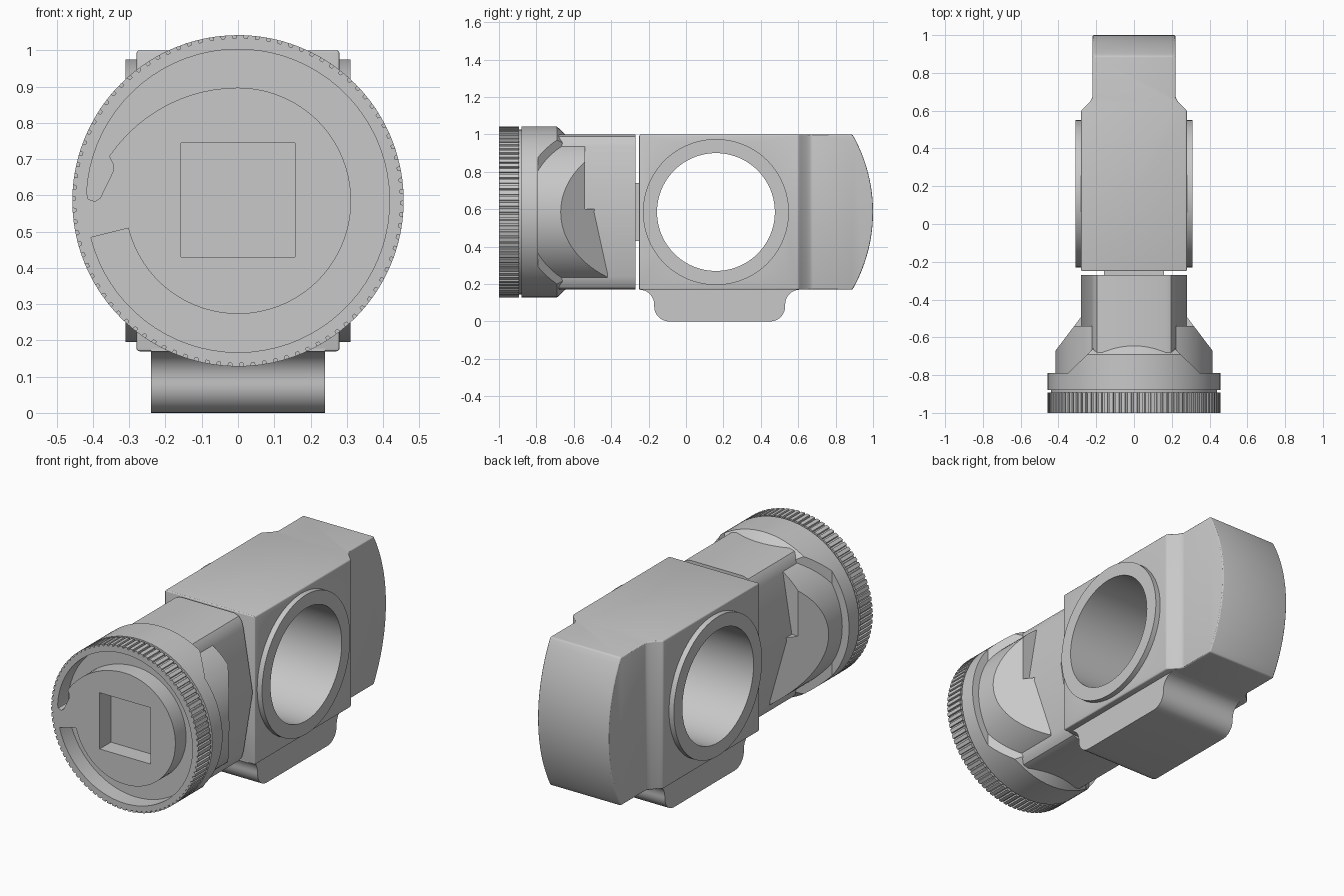
import bpy, bmesh
from math import sin, cos, radians, pi, sqrt

if "Cube" in bpy.data.objects:
    bpy.data.objects.remove(bpy.data.objects["Cube"], do_unlink=True)

MID = 0.585          # height of the main axis

grey = bpy.data.materials.new("light_grey")
grey.use_nodes = True
grey.diffuse_color = (0.58, 0.58, 0.58, 1)
grey.node_tree.nodes["Principled BSDF"].inputs["Base Color"].default_value = (0.58, 0.58, 0.58, 1)


def finish(name, bm):
    bmesh.ops.recalc_face_normals(bm, faces=bm.faces)
    mesh = bpy.data.meshes.new(name)
    bm.to_mesh(mesh)
    bm.free()
    mesh.materials.append(grey)
    ob = bpy.data.objects.new(name, mesh)
    bpy.context.collection.objects.link(ob)
    return ob


def place(axis, t, p, q):
    return {"x": (t, p, q), "y": (p, t, q), "z": (p, q, t)}[axis]


def prism(name, pts, axis, a, b):
    """Extrude a 2D outline along an axis from a to b."""
    bm = bmesh.new()
    lo = [bm.verts.new(place(axis, a, *p)) for p in pts]
    hi = [bm.verts.new(place(axis, b, *p)) for p in pts]
    bm.faces.new(lo)
    bm.faces.new(hi)
    for i in range(len(pts)):
        j = (i + 1) % len(pts)
        bm.faces.new((lo[i], lo[j], hi[j], hi[i]))
    return finish(name, bm)


def lathe(name, profile, axis, centre, ring=False, n=96):
    """Turn (radius, position) pairs around an axis; ring closes the profile."""
    bm = bmesh.new()
    rows = [[bm.verts.new(place(axis, t, centre[0] + r * cos(2 * pi * k / n),
                                centre[1] + r * sin(2 * pi * k / n)))
             for k in range(n)] for r, t in profile]
    pairs = list(zip(rows, rows[1:]))
    if ring:
        pairs.append((rows[-1], rows[0]))
    else:
        bm.faces.new(rows[0])
        bm.faces.new(rows[-1])
    for u, v in pairs:
        for k in range(n):
            m = (k + 1) % n
            bm.faces.new((u[k], u[m], v[m], v[k]))
    return finish(name, bm)


def activate(ob):
    bpy.ops.object.select_all(action="DESELECT")
    ob.select_set(True)
    bpy.context.view_layer.objects.active = ob


def boolean(ob, cutter, op="DIFFERENCE"):
    mod = ob.modifiers.new("cut", "BOOLEAN")
    mod.operation, mod.solver, mod.object = op, "EXACT", cutter
    activate(ob)
    bpy.ops.object.modifier_apply(modifier=mod.name)
    bpy.data.objects.remove(cutter, do_unlink=True)


def bevel(ob, width, segments=3):
    mod = ob.modifiers.new("bevel", "BEVEL")
    mod.width, mod.segments, mod.limit_method = width, segments, "ANGLE"
    activate(ob)
    bpy.ops.object.modifier_apply(modifier=mod.name)


def arc(cx, cy, r, a0, a1, n):
    return [(cx + r * cos(radians(a0 + (a1 - a0) * i / n)),
             cy + r * sin(radians(a0 + (a1 - a0) * i / n))) for i in range(n + 1)]


def mirrored(pts):
    """Complete a right-hand half outline with its reflection."""
    return pts + [(-x, y) for x, y in reversed(pts)]


# Main body: plan outline crossed with a side outline that has a curved back
body = prism("main_body", mirrored([(0.28, -0.25), (0.28, 0.6), (0.265, 0.615),
             (0.235, 0.645), (0.22, 0.67), (0.22, 1.1)]), "z", 0, 1.2)
half, sag = 0.415, 0.11
radius = (half ** 2 + sag ** 2) / (2 * sag)
back = [(1 - radius + sqrt(radius ** 2 - z * z), MID + z)
        for z in [half * (i / 12 - 1) for i in range(25)]]
boolean(body, prism("side_cutter", [(-0.25, 1.0), (-0.25, 0.17)] + back, "x", -0.5, 0.5),
        "INTERSECT")
bevel(body, 0.008)
boolean(body, lathe("bore_cutter", [(0.35, -0.5), (0.35, 0.5)], "x", (0.16, MID)))

# Bore ring through the body
ring = lathe("bore_ring", [(0.315, -0.31), (0.39, -0.31), (0.39, 0.31), (0.315, 0.31)],
             "x", (0.16, MID), ring=True)

# Foot under the body with filleted ends
foot_pts = (arc(-0.25, 0.09, 0.08, 90, 0, 8) + arc(-0.09, 0.08, 0.08, 180, 270, 8)
            + arc(0.45, 0.08, 0.08, 270, 360, 8) + arc(0.61, 0.09, 0.08, 180, 90, 8))
foot = prism("foot", foot_pts + [(0.61, 0.18), (-0.25, 0.18)], "x", -0.24, 0.24)

# Spacer between neck and body
spacer = prism("spacer", [(-0.16, 0.43), (0.16, 0.43), (0.16, 0.74), (-0.16, 0.74)],
               "y", -0.3, -0.2)

# Neck: six-sided block with rounded top and bottom corners
upper = [(0.28, MID), (0.223, 0.93), (0.213, 0.965), (0.195, 0.99), (0.165, 1.0)]
lower = [(x, 2 * MID - z) for x, z in reversed(upper[1:])]
neck = prism("neck", mirrored(lower + upper), "y", -0.8, -0.27)

# Shoulder: round core cut to sloping cheeks
shoulder = lathe("shoulder", [(0.415, -0.85), (0.415, -0.42)], "y", (0, MID))
boolean(shoulder, prism("slope_cutter", mirrored([(0.5, -0.9), (0.415, -0.67),
                        (0.222, -0.415)]), "z", 0, 1.2), "INTERSECT")
boolean(shoulder, prism("step_cutter", [(-0.6, -0.54), (0.6, -0.54), (0.6, -0.3),
                        (-0.6, -0.3)], "z", 0.6, 1.2))

# Collar: flange with chamfered top and bottom lugs, cut away at the sides
collar = lathe("collar", [(0.457, -0.88), (0.457, -0.69), (0.415, -0.645)], "y", (0, MID))
for s in (-1, 1):
    boolean(collar, prism("lug_cutter", [(s * 0.35, -0.79), (s * 0.19, -0.635),
                          (s * 0.6, -0.635), (s * 0.6, -0.79)], "z", 0, 1.2))

# Thin recessed step between knob and collar
step = lathe("knob_step", [(0.44, -0.897), (0.44, -0.87)], "y", (0, MID))

# Knob: finely toothed disc
teeth = 90
rim = []
for k in range(teeth):
    for f, r in ((0, 0.457), (0.62, 0.457), (0.68, 0.448), (0.94, 0.448)):
        a = 2 * pi * (k + f) / teeth
        rim.append((r * cos(a), MID + r * sin(a)))
knob = prism("knob", rim, "y", -1, -0.893)

# Open crescent groove with a hooked end, and a square socket
groove = arc(0, MID, 0.418, -166, 177, 72)
groove += [(-0.413, 0.59), (-0.395, 0.583), (-0.38, 0.593), (-0.345, 0.665), (-0.344, 0.685)]
for i in range(13):
    f = 1 - i / 12
    a, r = radians(90 + 71 * f), 0.312 + 0.064 * f * f
    groove.append((r * cos(a), MID + r * sin(a)))
groove += arc(0, MID, 0.312, 85, -166, 52)
boolean(knob, prism("groove_cutter", groove, "y", -1.1, -0.905))
boolean(knob, prism("socket_cutter", [(-0.157, 0.43), (0.157, 0.43), (0.157, 0.745),
                    (-0.157, 0.745)], "y", -1.1, -0.9))

# Smooth the round parts, keep crisp edges
for ob in (body, ring, foot, neck, shoulder, collar, step, knob):
    activate(ob)
    bpy.ops.object.shade_smooth_by_angle(angle=radians(25))
